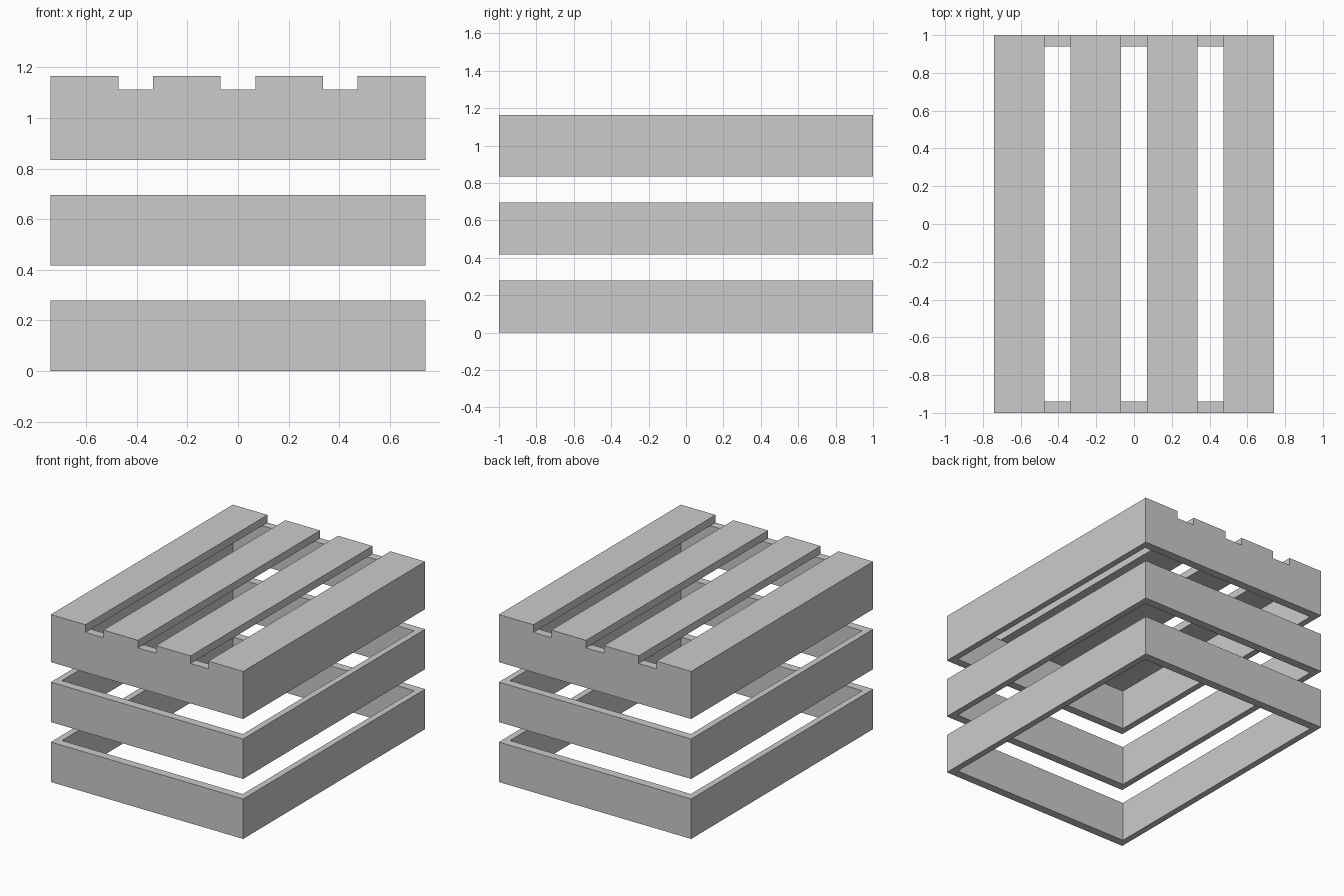
import bpy, bmesh

if "Cube" in bpy.data.objects:
    bpy.data.objects.remove(bpy.data.objects["Cube"])

HX, HY = 0.74, 1.0          # half width and half length
TX, TY = 0.044, 0.059       # wall thickness of side and end boards
H, GAP = 0.278, 0.139       # board height and gap between frames
SLAT_W, SLAT_T, SLATS = 0.267, 0.053, 4


def finish(name, bm):
    bmesh.ops.recalc_face_normals(bm, faces=bm.faces)
    mesh = bpy.data.meshes.new(name)
    bm.to_mesh(mesh)
    bm.free()
    obj = bpy.data.objects.new(name, mesh)
    bpy.context.collection.objects.link(obj)
    return obj


def frame(name, z):
    """Open rectangular frame: a flat ring extruded upward."""
    bm = bmesh.new()
    corners = [(-1, -1), (1, -1), (1, 1), (-1, 1)]
    outer = [bm.verts.new((sx * HX, sy * HY, 0)) for sx, sy in corners]
    inner = [bm.verts.new((sx * (HX - TX), sy * (HY - TY), 0)) for sx, sy in corners]
    ring = []
    for i in range(4):
        j = (i + 1) % 4
        ring.append(bm.faces.new((outer[i], outer[j], inner[j], inner[i])))
    top = bmesh.ops.extrude_face_region(bm, geom=ring, use_keep_orig=True)
    verts = [g for g in top["geom"] if isinstance(g, bmesh.types.BMVert)]
    bmesh.ops.translate(bm, verts=verts, vec=(0, 0, H))
    finish(name, bm).location.z = z


def slat(name, x, z):
    bm = bmesh.new()
    bmesh.ops.create_cube(bm, size=1)
    bmesh.ops.scale(bm, verts=bm.verts, vec=(SLAT_W, 2 * HY, SLAT_T))
    finish(name, bm).location = (x, 0, z + SLAT_T / 2)


# Three stacked crate frames
for i, name in enumerate(("lower_frame", "middle_frame", "upper_frame")):
    frame(name, i * (H + GAP))

# Slats resting on the upper frame
top_z = 3 * H + 2 * GAP
first = -HX + SLAT_W / 2
step = (2 * HX - SLAT_W) / (SLATS - 1)
for i in range(SLATS):
    slat(f"slat_{i + 1}", first + i * step, top_z)
